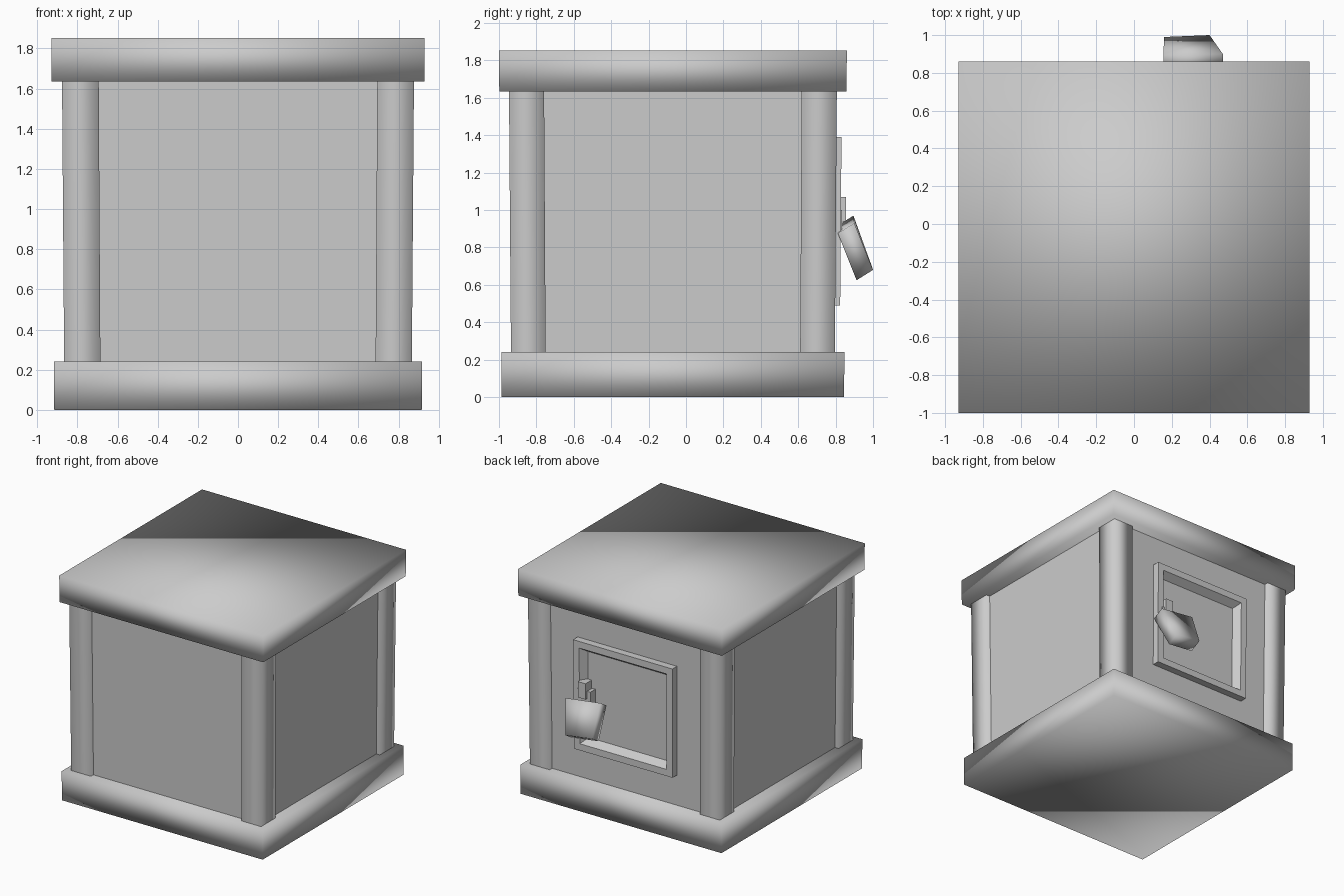
import bpy

cube = bpy.data.objects.get("Cube")
if cube:
    bpy.data.objects.remove(cube, do_unlink=True)

grey = bpy.data.materials.new("plain_grey")
grey.use_nodes = True
COLOUR = (0.6, 0.6, 0.6, 1)
grey.diffuse_color = COLOUR
grey.node_tree.nodes["Principled BSDF"].inputs["Base Color"].default_value = COLOUR

HEIGHT = 1.853
MID_Y = -0.07
FLOOR, CEILING = 0.24, 1.635


def taper(p):
    """Narrow the whole box slightly towards the floor."""
    k = 1 - 0.016 * (1 - p[2] / HEIGHT)
    return (p[0] * k, MID_Y + (p[1] - MID_Y) * k, p[2])


def loft(name, rings, caps=True, smooth=False, shape=taper):
    """Join matching rings of points into one skin."""
    n = len(rings[0])
    verts = [shape(p) for ring in rings for p in ring]
    faces = [(r * n + i, r * n + (i + 1) % n, (r + 1) * n + (i + 1) % n, (r + 1) * n + i)
             for r in range(len(rings) - 1) for i in range(n)]
    if caps:
        faces += [tuple(reversed(range(n))), tuple(range(len(verts) - n, len(verts)))]
    mesh = bpy.data.meshes.new(name)
    mesh.from_pydata(verts, [], faces)
    mesh.materials.append(grey)
    for poly in mesh.polygons:
        poly.use_smooth = smooth
    bpy.context.collection.objects.link(bpy.data.objects.new(name, mesh))


def box(name, x0, x1, y0, y1, z0, z1, caps=True, smooth=False):
    loft(name, [[(x0, y0, z), (x1, y0, z), (x1, y1, z), (x0, y1, z)]
                for z in (z0, z1)], caps, smooth)


# Slabs above and below, softly shaded across their edges
box("base_slab", -0.93, 0.93, -1.0, 0.86, 0, FLOOR, smooth=True)
box("top_slab", -0.93, 0.93, -1.0, 0.86, CEILING, HEIGHT, smooth=True)

# Walls, set back from the corner posts
WALL = 0.845
box("body", -WALL, WALL, MID_Y - WALL, MID_Y + WALL, FLOOR, CEILING, caps=False)

# Four square corner posts
for side, sx in (("right", -1), ("left", 1)):
    for end, sy in (("front", -1), ("back", 1)):
        xs = sorted((sx * 0.695, sx * 0.878))
        ys = sorted((MID_Y + sy * 0.69, MID_Y + sy * 0.878))
        box(f"{end}_{side}_post", *xs, *ys, FLOOR, CEILING, caps=False, smooth=True)


# Raised moulding of the back door, square outside and sloped inside
def door_ring(inset, y):
    x0, x1, z0, z1 = -0.46 + inset, 0.45 - inset, 0.49 + inset, 1.39 - inset
    return [(x1, y, z0), (x0, y, z0), (x0, y, z1), (x1, y, z1)]


loft("door_moulding", [door_ring(i, y) for i, y in
                       ((0, 0.775), (0, 0.835), (0.055, 0.835), (0.095, 0.775))],
     caps=False)

# Hasp plate and loop
box("hasp_plate", 0.29, 0.41, 0.775, 0.842, 0.87, 1.0)
box("hasp_loop", 0.32, 0.39, 0.78, 0.862, 0.94, 1.07)

# Hanging lock, skewed and swung out, narrower at the bottom
front = [(0.155, 0.895, 0.97), (0.47, 0.9, 0.93), (0.4, 1.0, 0.68), (0.16, 0.99, 0.71)]
rear = [(x + 0.005, y - 0.088, z - 0.055) for x, y, z in front]
loft("lock_body", [front, rear], smooth=True, shape=tuple)
